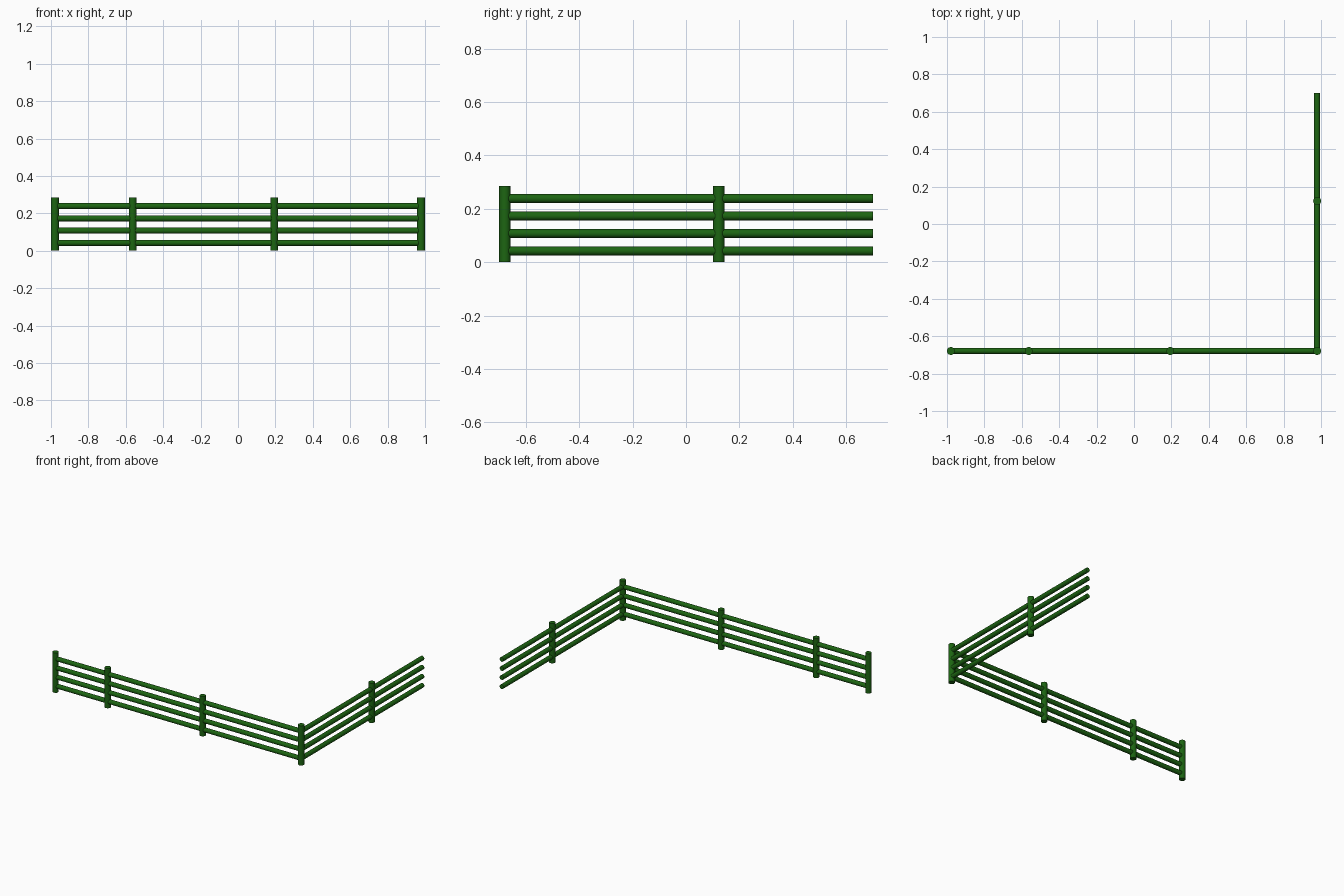
import bpy
from mathutils import Vector

if "Cube" in bpy.data.objects:
    bpy.data.objects.remove(bpy.data.objects["Cube"])

POST_R, RAIL_R, HEIGHT = 0.021, 0.0162, 0.286
X0, X1 = -0.979, 0.979        # ends of the long run
Y0, Y1 = -0.679, 0.70         # corner and open end of the short run

green = bpy.data.materials.new("green_paint")
green.diffuse_color = (0.012, 0.13, 0.006, 1)
green.use_nodes = True
green.node_tree.nodes["Principled BSDF"].inputs["Base Color"].default_value = green.diffuse_color


def rod(name, a, b, radius):
    """Capped cylinder between two points."""
    a, b = Vector(a), Vector(b)
    bpy.ops.mesh.primitive_cylinder_add(vertices=20, radius=radius,
                                        depth=(b - a).length, location=(a + b) / 2)
    o = bpy.context.object
    o.rotation_euler = (b - a).to_track_quat('Z', 'Y').to_euler()
    o.name = name
    o.data.materials.append(green)
    bpy.ops.object.shade_smooth_by_angle()
    return o


# upright posts
posts = [(X0, Y0), (-0.563, Y0), (0.194, Y0), (X1, Y0), (X1, 0.123)]
for i, (x, y) in enumerate(posts):
    rod(f"post_{i + 1}", (x, y, 0), (x, y, HEIGHT), POST_R)

# four rails along each run; the short run ends without a post
for i in range(4):
    z = 0.042 + i * 0.0655
    rod(f"front_rail_{i + 1}", (X0, Y0, z), (X1, Y0, z), RAIL_R)
    rod(f"side_rail_{i + 1}", (X1, Y0, z), (X1, Y1, z), RAIL_R)
